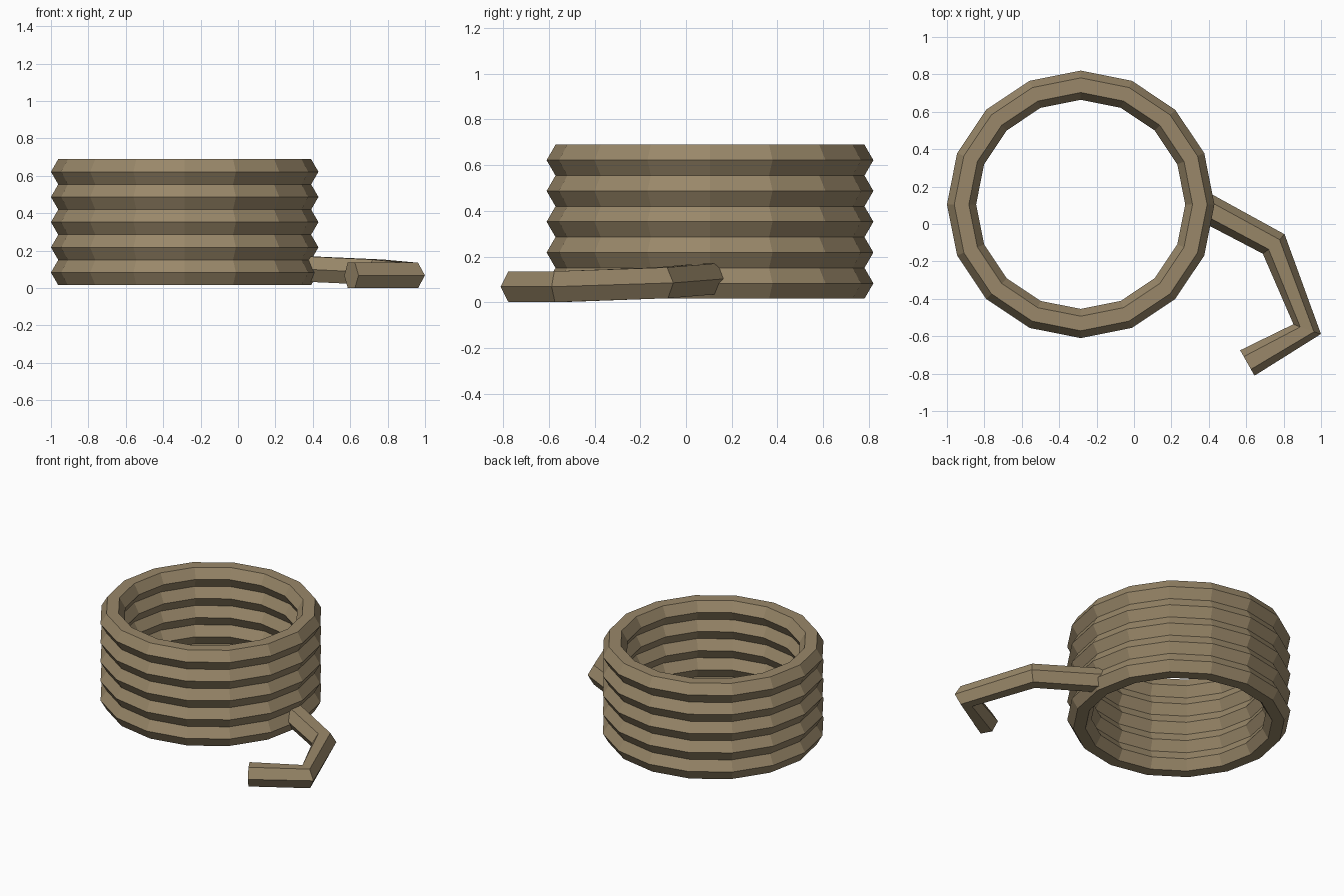
import bpy, bmesh, math
from mathutils import Vector

if "Cube" in bpy.data.objects:
    bpy.data.objects.remove(bpy.data.objects["Cube"])

R = 0.078            # rope radius (hexagonal section)
CX, CY = -0.285, 0.105
RING = 0.637         # coil radius
STEP = R * math.sqrt(3) * 0.997

mat = bpy.data.materials.new("rope tan")
mat.diffuse_color = (0.32, 0.245, 0.142, 1)
mat.use_nodes = True
mat.node_tree.nodes["Principled BSDF"].inputs["Base Color"].default_value = mat.diffuse_color


def sweep(name, path, tangents, closed):
    """Sweep a flat-topped hexagon along a path."""
    bm = bmesh.new()
    rows = []
    for p, t in zip(path, tangents):
        t = t.normalized()
        side = t.cross(Vector((0, 0, 1))).normalized()
        up = side.cross(t)
        rows.append([bm.verts.new(p + R * (side * math.cos(k * math.pi / 3)
                                           + up * math.sin(k * math.pi / 3)))
                     for k in range(6)])
    n = len(rows)
    for i in range(n if closed else n - 1):
        a, b = rows[i], rows[(i + 1) % n]
        for k in range(6):
            j = (k + 1) % 6
            bm.faces.new((a[k], a[j], b[j], b[k]))
    if not closed:
        bm.faces.new(rows[0])
        bm.faces.new(rows[-1])
    bmesh.ops.recalc_face_normals(bm, faces=bm.faces)
    me = bpy.data.meshes.new(name)
    bm.to_mesh(me)
    bm.free()
    me.materials.append(mat)
    ob = bpy.data.objects.new(name, me)
    bpy.context.collection.objects.link(ob)


# Stacked rope rings
angles = [2 * math.pi * i / 16 for i in range(16)]
tans = [Vector((-math.sin(a), math.cos(a), 0)) for a in angles]
for level in range(5):
    z = 0.083 + STEP * level
    pts = [Vector((CX + RING * math.cos(a), CY + RING * math.sin(a), z)) for a in angles]
    sweep(f"rope_ring_{level + 1}", pts, tans, True)

# Loose rope end, lying on the ground
tail = [Vector(p) for p in ((0.352, 0.105, 0.103), (0.747, -0.107, 0.085),
                            (0.926, -0.562, 0.068), (0.606, -0.743, 0.068))]
dirs = [(b - a).normalized() for a, b in zip(tail, tail[1:])]
tail_tans = [dirs[0], dirs[0] + dirs[1], dirs[1] + dirs[2], dirs[2]]
sweep("rope_tail", tail, tail_tans, False)
